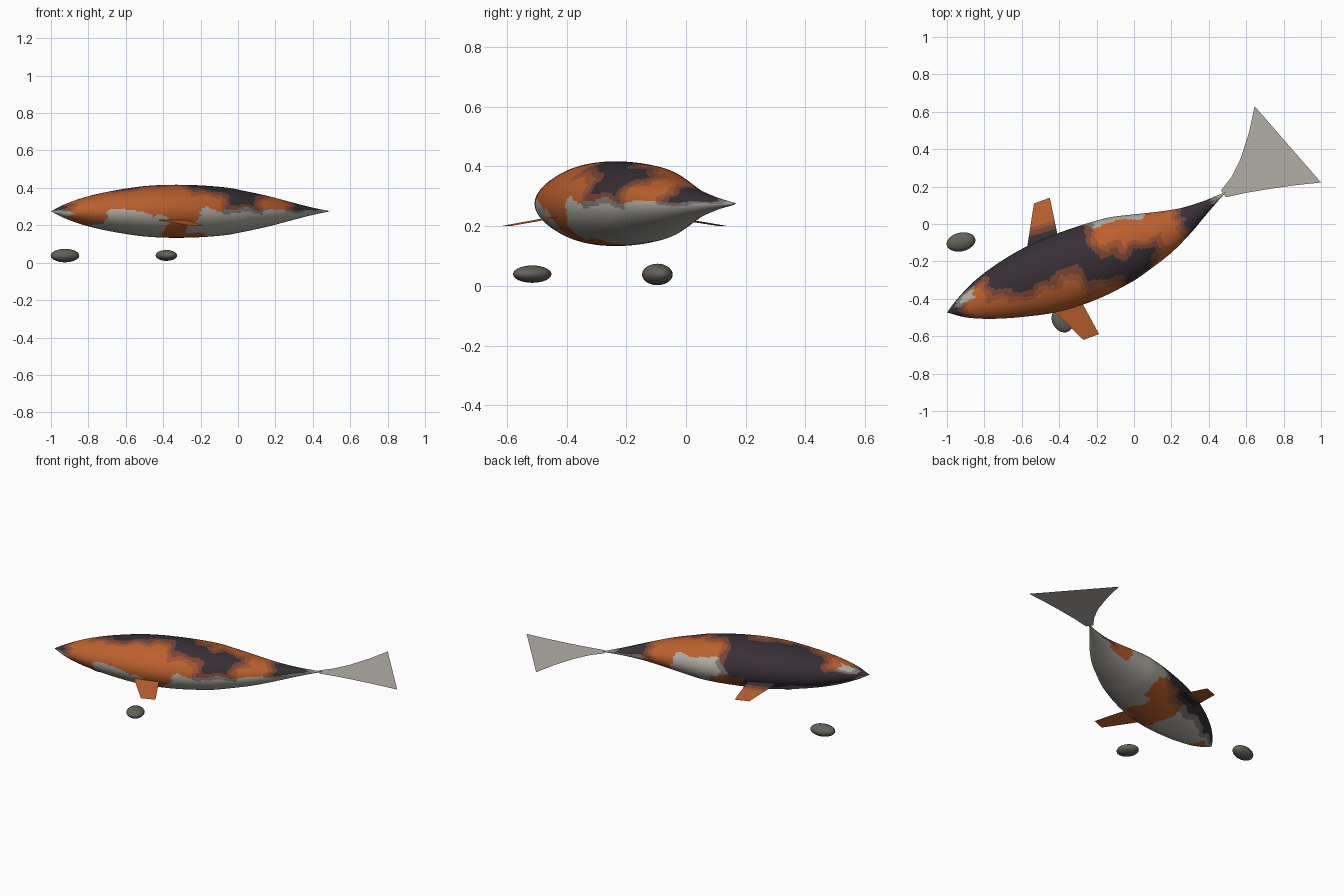
import bpy, bmesh, math
from mathutils import Vector

if "Cube" in bpy.data.objects:
    bpy.data.objects.remove(bpy.data.objects["Cube"])


def material(name, rgb):
    m = bpy.data.materials.new(name)
    m.diffuse_color = (*rgb, 1)
    m.use_nodes = True
    m.node_tree.nodes["Principled BSDF"].inputs["Base Color"].default_value = m.diffuse_color
    return m


ORANGE, DARK, PALE = Vector((.50, .118, .028)), Vector((.038, .029, .037)), Vector((.44, .42, .38))
# Skin colours as weights of (orange, dark, pale)
SKIN = [("orange", (1, 0, 0)), ("charcoal", (0, 1, 0)), ("pale grey", (0, 0, 1)),
        ("rust", (.64, .36, 0)), ("brown", (.32, .68, 0)), ("mid grey", (0, .6, .4))]
skin_mats = [material(n, w[0] * ORANGE + w[1] * DARK + w[2] * PALE) for n, w in SKIN]
tail_mat = material("tail grey", (.45, .425, .39))
stone_mat = material("stone", (.125, .12, .10))


def finish(name, bm, mats, smooth=True):
    me = bpy.data.meshes.new(name)
    bm.to_mesh(me)
    bm.free()
    for m in mats:
        me.materials.append(m)
    for p in me.polygons:
        p.use_smooth = smooth
    ob = bpy.data.objects.new(name, me)
    bpy.context.collection.objects.link(ob)
    return ob


# Body frame: s runs nose to tail, t runs to the left side
NOSE = Vector((-1, -.473, .275))
ALONG, ACROSS = Vector((.919, .395, 0)), Vector((-.395, .919, 0))
OUTLINE = [(0, 0, 0), (.08, .045, -.0625), (.2, .096, -.123), (.36, .135, -.181),
           (.55, .157, -.232), (.76, .152, -.252), (.98, .128, -.239), (1.1, .095, -.214),
           (1.23, .055, -.18), (1.36, .021, -.127), (1.5, .005, -.057), (1.6, .004, -.009),
           (1.622, .001, -.001)]


def outline(s):
    """Smoothly interpolated left and right edge of the body at s."""
    n = len(OUTLINE)
    i = max(k for k in range(n - 1) if OUTLINE[k][0] <= s + 1e-9)
    p, q = OUTLINE[i], OUTLINE[i + 1]
    a, b = OUTLINE[max(i - 1, 0)], OUTLINE[min(i + 2, n - 1)]
    h = q[0] - p[0]
    u = (s - p[0]) / h
    out = []
    for c in (1, 2):
        m0 = (q[c] - a[c]) / (q[0] - a[0]) * h
        m1 = (b[c] - p[c]) / (b[0] - p[0]) * h
        out.append((2*u**3 - 3*u*u + 1) * p[c] + (u**3 - 2*u*u + u) * m0
                   + (3*u*u - 2*u**3) * q[c] + (u**3 - u*u) * m1)
    return out


# Skin patches: colour, s range, angle range (0 = back, 90 = right, -90 = left)
O, D, P = Vector((1, 0, 0)), Vector((0, 1, 0)), Vector((0, 0, 1))
PATCHES = [
    (O, .06, 1.40, -80, 85), (O, .09, .26, 60, 145), (O, .49, .76, 70, 104),
    (O, .59, .71, 95, 165), (O, .63, .84, 150, 240), (O, 1.20, 1.37, -120, 0),
    (P, .88, 1.16, -185, -57),
    (D, .25, .87, -130, 4), (D, .36, .60, -30, 15), (D, .06, .28, -135, -55),
    (D, .74, .97, -8, 46), (D, .92, 1.125, 12, 86), (D, 1.05, 1.19, 8, 38),
    (D, 1.335, 1.56, -92, 88), (D, -.1, .09, -90, 80),
    (O, .76, .94, -160, -107), (O, .10, .20, 150, 205),
    (P, .09, .175, -53, -18)]


def skin_index(s, a):
    s += .010 * math.sin(a * .10) + .004 * math.sin(a * .21 + 1)
    a += 4 * math.sin(s * 26) + 2 * math.sin(s * 47 + 2)
    mix = P.copy()
    for col, s0, s1, a0, a1 in PATCHES:
        mid = (a0 + a1) / 2
        da = (abs((a - mid + 180) % 360 - 180) - (a1 - a0) / 2) * .0026
        ds = abs(s - (s0 + s1) / 2) - (s1 - s0) / 2
        w = min(1, max(0, .5 - max(ds, da) / .08))
        mix = mix.lerp(col, w)
    if mix.y < .15:  # orange meets pale with a clean edge
        return 0 if mix.x > mix.z else 2
    return min(range(len(SKIN)), key=lambda i: (Vector(SKIN[i][1]) - mix).length)


# Body
NS, NA = 150, 100
bm = bmesh.new()
rings = []
for i in range(1, NS):
    s = 1.622 * i / NS
    lft, rgt = outline(s)
    c, w = (lft + rgt) / 2, (lft - rgt) / 2
    rings.append([bm.verts.new(NOSE + ALONG * s
                               + ACROSS * (c - w * math.sin(math.tau * j / NA))
                               + Vector((0, 0, .7 * w * math.cos(math.tau * j / NA))))
                  for j in range(NA)])
tips = [bm.verts.new(NOSE), bm.verts.new(NOSE + ALONG * 1.622)]
for j in range(NA):
    k = (j + 1) % NA
    ang = 360 * (j + .5) / NA
    for i in range(NS - 2):
        f = bm.faces.new((rings[i][j], rings[i][k], rings[i + 1][k], rings[i + 1][j]))
        f.material_index = skin_index(1.622 * (i + 1.5) / NS, ang)
    bm.faces.new((tips[0], rings[0][k], rings[0][j])).material_index = skin_index(.01, ang)
    bm.faces.new((tips[1], rings[-1][j], rings[-1][k])).material_index = 2
bmesh.ops.recalc_face_normals(bm, faces=bm.faces)
finish("body", bm, skin_mats)


def sheet(name, edge_a, edge_b, mats, bands):
    """Thin fin between two edges; bands gives the material of each strip."""
    bm = bmesh.new()
    rows = [(bm.verts.new(a), bm.verts.new(b)) for a, b in zip(edge_a, edge_b)]
    for (a, b), (c, d), m in zip(rows, rows[1:], bands):
        f = bm.faces.new((a, b, d, c))
        f.normal_update()
        if f.normal.z < 0:
            f.normal_flip()
        f.material_index = m
    return finish(name, bm, mats, False)


def steps(p, q, ts):
    return [Vector(p).lerp(Vector(q), t) for t in ts]


# Side fins
ts = (0, .5, 1)
sheet("right_fin", steps((-.45, -.445, .232), (-.27, -.62, .20), ts),
      steps((-.295, -.39, .235), (-.187, -.588, .20), ts), skin_mats, (0, 0))
ts = (0, .31, .42, .50, 1)
sheet("left_fin", steps((-.575, -.15, .24), (-.535, .11, .20), ts),
      steps((-.40, -.10, .24), (-.45, .14, .20), ts), skin_mats, (1, 4, 3, 0))

# Flat tail fan with one curved edge
Z = .274
sheet("tail_fin",
      [(.465, .18, Z), (.52, .25, Z), (.57, .35, Z), (.615, .49, Z), (.645, .63, Z)],
      [(.492, .143, Z), (.60, .167, Z), (.72, .187, Z), (.86, .207, Z), (1, .222, Z)],
      [tail_mat], (0, 0, 0, 0))

# Pebbles
for name, loc, rad, rot in (("left_pebble", (-.925, -.096, .038), (.078, .05, .036), 12),
                            ("right_pebble", (-.383, -.515, .039), (.068, .054, .029), -60)):
    bm = bmesh.new()
    bmesh.ops.create_uvsphere(bm, u_segments=24, v_segments=14, radius=1)
    ob = finish(name, bm, [stone_mat])
    ob.location, ob.scale = loc, rad
    ob.rotation_euler.z = math.radians(rot)
